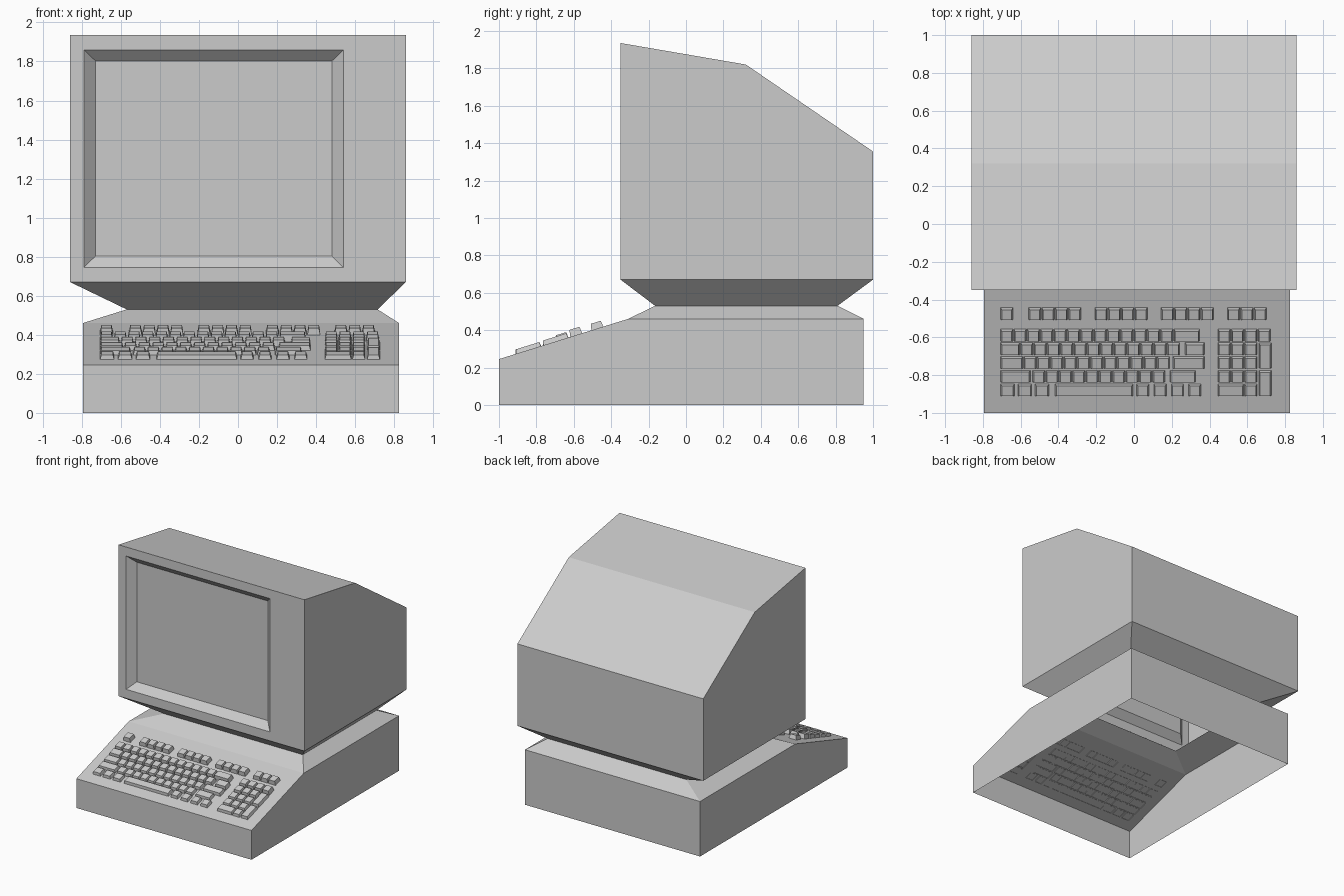
import bpy, bmesh, math

if "Cube" in bpy.data.objects:
    bpy.data.objects.remove(bpy.data.objects["Cube"])

ANGLE = math.atan2(0.215, 0.69)      # slope of the keyboard deck
UNIT = 0.0706                        # width of one key position
LEFT = -0.709                        # left edge of the key field
PAD = 0.442                          # left edge of the number pad


def make(name, faces):
    """Mesh object from coordinate faces, welded with flat shading."""
    bm = bmesh.new()
    for f in faces:
        bm.faces.new([bm.verts.new(p) for p in f])
    bmesh.ops.remove_doubles(bm, verts=bm.verts, dist=1e-5)
    bmesh.ops.recalc_face_normals(bm, faces=bm.faces)
    mesh = bpy.data.meshes.new(name)
    bm.to_mesh(mesh)
    bm.free()
    ob = bpy.data.objects.new(name, mesh)
    bpy.context.collection.objects.link(ob)
    return ob


def rect_z(x0, x1, y0, y1, z):
    return [(x0, y0, z), (x1, y0, z), (x1, y1, z), (x0, y1, z)]


def rect_y(x0, x1, z0, z1, y):
    return [(x0, y, z0), (x1, y, z0), (x1, y, z1), (x0, y, z1)]


def bands(loops):
    """Quads joining consecutive loops of equal length."""
    out = []
    for a, b in zip(loops, loops[1:]):
        n = len(a)
        out += [[a[i], a[(i + 1) % n], b[(i + 1) % n], b[i]] for i in range(n)]
    return out


def prism(profile, x0, x1):
    """Side walls and strips along an open (y, z) profile."""
    a = [(x0, y, z) for y, z in profile]
    b = [(x1, y, z) for y, z in profile]
    strips = [[a[i], b[i], b[i + 1], a[i + 1]] for i in range(len(a) - 1)]
    return [a, b[::-1]] + strips


# Keyboard base: open underneath and under the pedestal
base = prism([(-0.31, 0.46), (-1, 0.245), (-1, 0), (0.95, 0), (0.95, 0.46)], -0.795, 0.825)
del base[4]                          # leave the bottom open
make("keyboard_base", base)

# Pinched pedestal between base and monitor
make("pedestal", bands([
    rect_z(-0.795, 0.825, -0.31, 0.95, 0.46),
    rect_z(-0.57, 0.715, -0.165, 0.81, 0.53),
    rect_z(-0.86, 0.86, -0.35, 1.0, 0.67)]))

# Monitor housing with bevelled screen recess
monitor = prism([(-0.35, 0.67), (-0.35, 1.935), (0.32, 1.82), (1, 1.355), (1, 0.67)], -0.86, 0.86)
del monitor[2]                       # front is replaced by the framed recess
inner = rect_y(-0.73, 0.482, 0.803, 1.803, -0.295)
monitor += bands([
    rect_y(-0.86, 0.86, 0.67, 1.935, -0.35),
    rect_y(-0.79, 0.54, 0.745, 1.86, -0.35),
    inner])
make("monitor_housing", monitor)
make("screen", [inner])


# Keys: tapered caps standing on the sloping deck
def deck(x, y, h):
    return (x, y - h * math.sin(ANGLE),
            0.245 + (y + 1) * math.tan(ANGLE) + h * math.cos(ANGLE))


def key(x, y, width, height, depth=0.064):
    x0, x1 = x + 0.002, x + width * UNIT - 0.002
    y0, y1 = y - depth / 2, y + depth / 2
    t = 0.007
    low = [deck(px, py, -0.002) for px, py, _ in rect_z(x0, x1, y0, y1, 0)]
    top = [deck(px, py, height) for px, py, _ in rect_z(x0 + t, x1 - t, y0 + t, y1 - t / 2, 0)]
    return bands([low, top]) + [top]


def row(x, y, height, widths):
    """Row of keys side by side; negative widths are gaps."""
    out = []
    for w in widths:
        if w > 0:
            out += key(x, y, w, height)
        x += abs(w) * UNIT
    return out


ROW_Y = [-0.587, -0.660, -0.733, -0.806, -0.879]
ROW_H = [0.037, 0.031, 0.025, 0.023, 0.023]

# Function keys in groups
four = [1] * 4
make("function_keys", row(LEFT, -0.474, 0.034,
     [1, -1.1] + four + [-0.97] + four + [-0.97] + four + [-0.97] + [1] * 3))

# Main typing block
main_rows = [
    [1] * 13 + [2],
    [1.5] + [1] * 12 + [-0.35, 1.5],
    [1.75] + [1] * 11 + [-0.2, 2.4],
    [2.3, -0.1] + [1] * 10 + [-0.3, 2.0],
    [1.1, -0.2, 1.1, -0.2, 1.1, -0.4, 5.9, -0.2] + [1, -0.3] * 3 + [1],
]
faces = []
for y, h, widths in zip(ROW_Y, ROW_H, main_rows):
    faces += row(LEFT, y, h, widths)
make("main_keys", faces)

# Number pad with two tall keys on the right
faces = []
for y, h, widths in zip(ROW_Y, ROW_H, [four, [1] * 3, [1] * 3, [1] * 3, [2, 1]]):
    faces += row(PAD, y, h, widths)
for i in (1, 3):
    faces += key(PAD + 3.07 * UNIT, (ROW_Y[i] + ROW_Y[i + 1]) / 2, 1, ROW_H[i + 1], 0.134)
make("number_pad_keys", faces)
